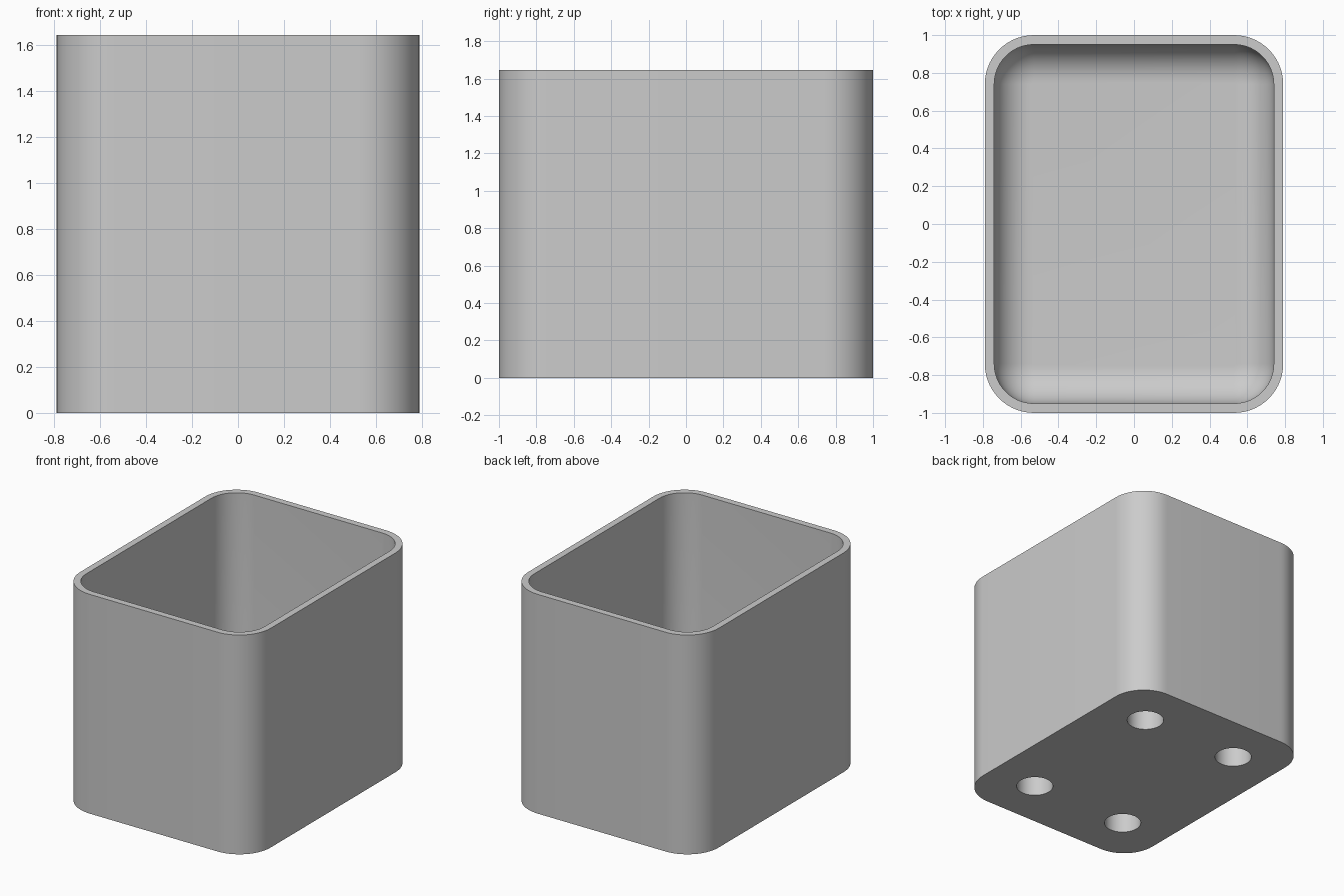
import bpy, bmesh
from math import sin, cos, pi, radians

cube = bpy.data.objects.get("Cube")
if cube:
    bpy.data.objects.remove(cube, do_unlink=True)

HALF_X, HALF_Y, HEIGHT = 0.79, 1.0, 1.645
CORNER, WALL = 0.26, 0.05
FLOOR, FILLET = 0.24, 0.2
HOLE_R, HOLE_DEPTH = 0.13, 0.18
HOLE_X, HOLE_Y = 0.41, 0.615
STEPS = 14

grey = bpy.data.materials.new("plain grey")
grey.use_nodes = True
colour = (0.6, 0.6, 0.6, 1)
grey.diffuse_color = colour
grey.node_tree.nodes["Principled BSDF"].inputs["Base Color"].default_value = colour


def ring(bm, inset, z):
    """Rounded rectangle, shrunk by inset, at height z."""
    r = CORNER - inset
    verts = []
    for i, (sx, sy) in enumerate([(1, 1), (-1, 1), (-1, -1), (1, -1)]):
        for k in range(STEPS + 1):
            a = (i + k / STEPS) * pi / 2
            verts.append(bm.verts.new((sx * (HALF_X - CORNER) + r * cos(a),
                                       sy * (HALF_Y - CORNER) + r * sin(a), z)))
    return verts


# Container: outer wall, rim, inner wall and filleted floor
bm = bmesh.new()
sections = [(0, 0), (0, HEIGHT), (WALL, HEIGHT)]
for k in range(STEPS + 1):
    a = k / STEPS * pi / 2
    sections.append((WALL + FILLET * (1 - cos(a)), FLOOR + FILLET * (1 - sin(a))))
rings = [ring(bm, *s) for s in sections]
for low, high in zip(rings, rings[1:]):
    for i in range(len(low)):
        j = (i + 1) % len(low)
        bm.faces.new((low[i], low[j], high[j], high[i]))
bm.faces.new(rings[0][::-1])
bm.faces.new(rings[-1])
mesh = bpy.data.meshes.new("container")
bm.to_mesh(mesh)
bm.free()
container = bpy.data.objects.new("container", mesh)
bpy.context.collection.objects.link(container)
mesh.materials.append(grey)

# Four blind round holes in the underside
bm = bmesh.new()
for sx in (-1, 1):
    for sy in (-1, 1):
        made = bmesh.ops.create_cone(bm, cap_ends=True, segments=48, radius1=HOLE_R,
                                     radius2=HOLE_R, depth=2 * HOLE_DEPTH)
        bmesh.ops.translate(bm, verts=made["verts"], vec=(sx * HOLE_X, sy * HOLE_Y, 0))
cut_mesh = bpy.data.meshes.new("hole_cutter")
bm.to_mesh(cut_mesh)
bm.free()
cut_mesh.materials.append(grey)
cutter = bpy.data.objects.new("hole_cutter", cut_mesh)
bpy.context.collection.objects.link(cutter)

bpy.context.view_layer.objects.active = container
container.select_set(True)
cut = container.modifiers.new("holes", "BOOLEAN")
cut.operation = "DIFFERENCE"
cut.solver = "EXACT"
cut.object = cutter
bpy.ops.object.modifier_apply(modifier=cut.name)
bpy.data.objects.remove(cutter, do_unlink=True)

bpy.ops.object.select_all(action="DESELECT")
container.select_set(True)
bpy.ops.object.shade_smooth_by_angle(angle=radians(35))
